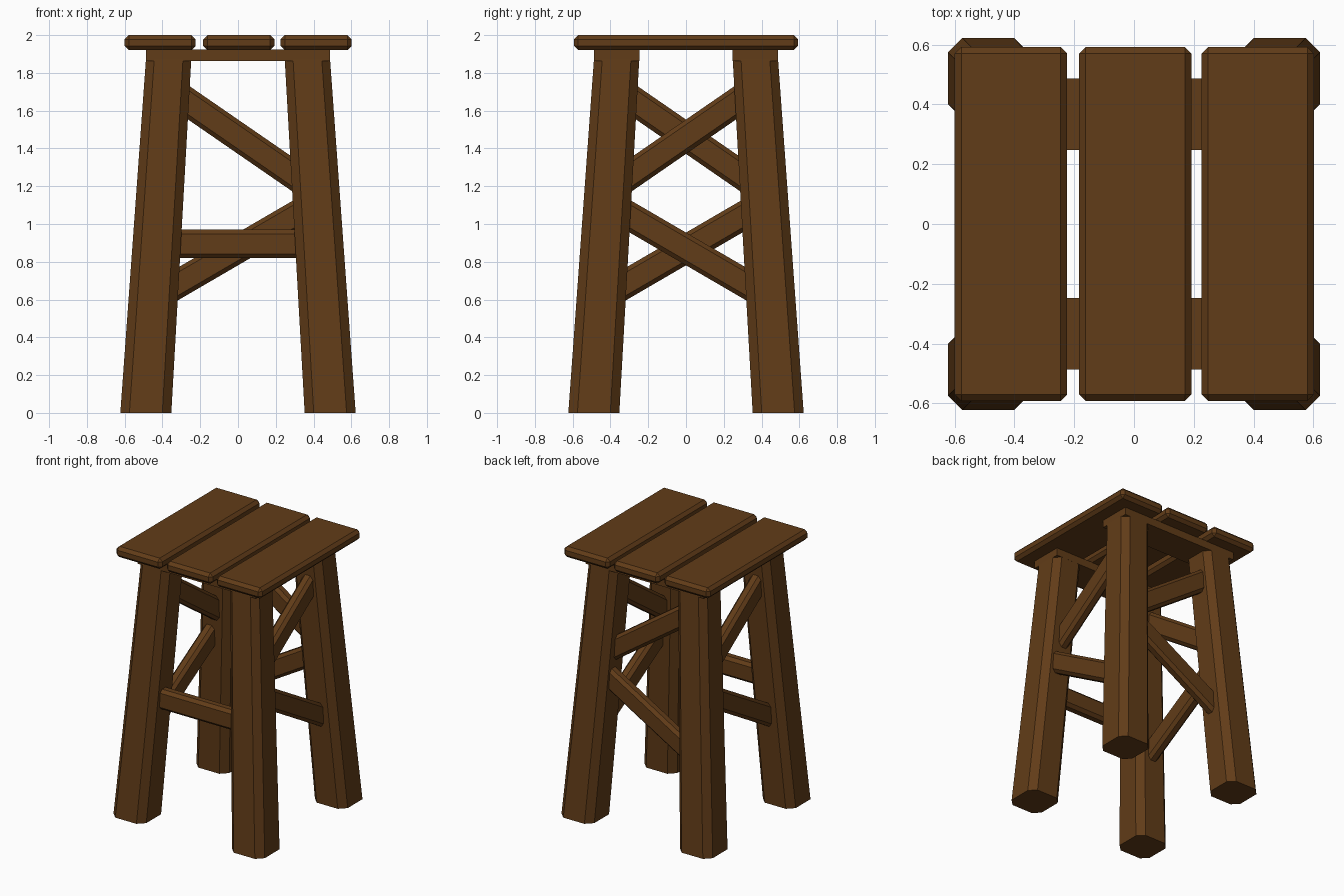
import bpy, bmesh
from math import atan2, hypot
from mathutils import Matrix, Vector

if "Cube" in bpy.data.objects:
    bpy.data.objects.remove(bpy.data.objects["Cube"])

wood = bpy.data.materials.new("dark_wood")
wood.diffuse_color = (0.12, 0.045, 0.009, 1)
wood.use_nodes = True
wood.node_tree.nodes["Principled BSDF"].inputs["Base Color"].default_value = wood.diffuse_color


def finish(bm, name):
    bmesh.ops.recalc_face_normals(bm, faces=bm.faces)
    me = bpy.data.meshes.new(name)
    bm.to_mesh(me)
    bm.free()
    me.materials.append(wood)
    ob = bpy.data.objects.new(name, me)
    bpy.context.collection.objects.link(ob)
    return ob


def beam(name, size, matrix, bevel=0.022):
    bm = bmesh.new()
    bmesh.ops.create_cube(bm, size=1)
    bmesh.ops.scale(bm, vec=size, verts=bm.verts)
    if bevel:
        bmesh.ops.bevel(bm, geom=bm.edges[:], offset=bevel, segments=1,
                        profile=0.5, affect='EDGES')
    bm.transform(matrix)
    return finish(bm, name)


def brace(name, a, b):
    """Bevelled board standing on edge, running from a to b."""
    a, b = Vector(a), Vector(b)
    d = b - a
    run = hypot(d.x, d.y)
    m = (Matrix.Translation((a + b) / 2)
         @ Matrix.Rotation(atan2(d.y, d.x), 4, 'Z')
         @ Matrix.Rotation(-atan2(d.z, run), 4, 'Y'))
    return beam(name, (d.length, 0.085, 0.15), m)


def leg(name, sx, sy):
    """Tapered, splayed post with chamfered corners."""
    bm = bmesh.new()
    rings = []
    for z, c, h, k in ((0, 0.488, 0.135, 0.048), (1.87, 0.3675, 0.12, 0.044)):
        i = h - k
        pts = [(h, -i), (h, i), (i, h), (-i, h), (-h, i), (-h, -i), (-i, -h), (i, -h)]
        rings.append([bm.verts.new((sx * c + x, sy * c + y, z)) for x, y in pts])
    lo, hi = rings
    for n in range(8):
        m = (n + 1) % 8
        bm.faces.new((lo[n], lo[m], hi[m], hi[n]))
    bm.faces.new(lo[::-1])
    bm.faces.new(hi)
    return finish(bm, name)


# Seat planks
for side, x in (("left", -0.412), ("middle", 0.004), ("right", 0.414)):
    beam(f"seat_plank_{side}", (0.376, 1.185, 0.08), Matrix.Translation((x, 0, 1.96)))

# Flat rails under the seat, and legs
for fb, sy in (("front", -1), ("back", 1)):
    beam(f"{fb}_seat_rail", (0.975, 0.24, 0.06),
         Matrix.Translation((0, sy * 0.3675, 1.893)), 0)
    for lr, sx in (("left", -1), ("right", 1)):
        leg(f"{fb}_{lr}_leg", sx, sy)

# Horizontal front stretcher
brace("front_stretcher", (-0.42, -0.445, 0.895), (0.42, -0.445, 0.895))

# Diagonal braces: end heights at the low and high coordinate of each side
up = (1.71, 1.20)
low = (0.635, 1.095)
o_up, o_low = 0.395, 0.44
brace("back_upper_brace", (-0.36, o_up, up[0]), (0.38, o_up, up[1]))
brace("back_lower_brace", (-0.40, o_low, low[0]), (0.39, o_low, low[1]))
brace("left_upper_brace", (-o_up, -0.36, up[0]), (-o_up, 0.38, up[1]))
brace("left_lower_brace", (-o_low, -0.40, low[0]), (-o_low, 0.39, low[1]))
brace("right_upper_brace", (o_up, 0.36, up[0]), (o_up, -0.38, up[1]))
brace("right_lower_brace", (o_low, 0.40, low[0]), (o_low, -0.39, low[1]))
